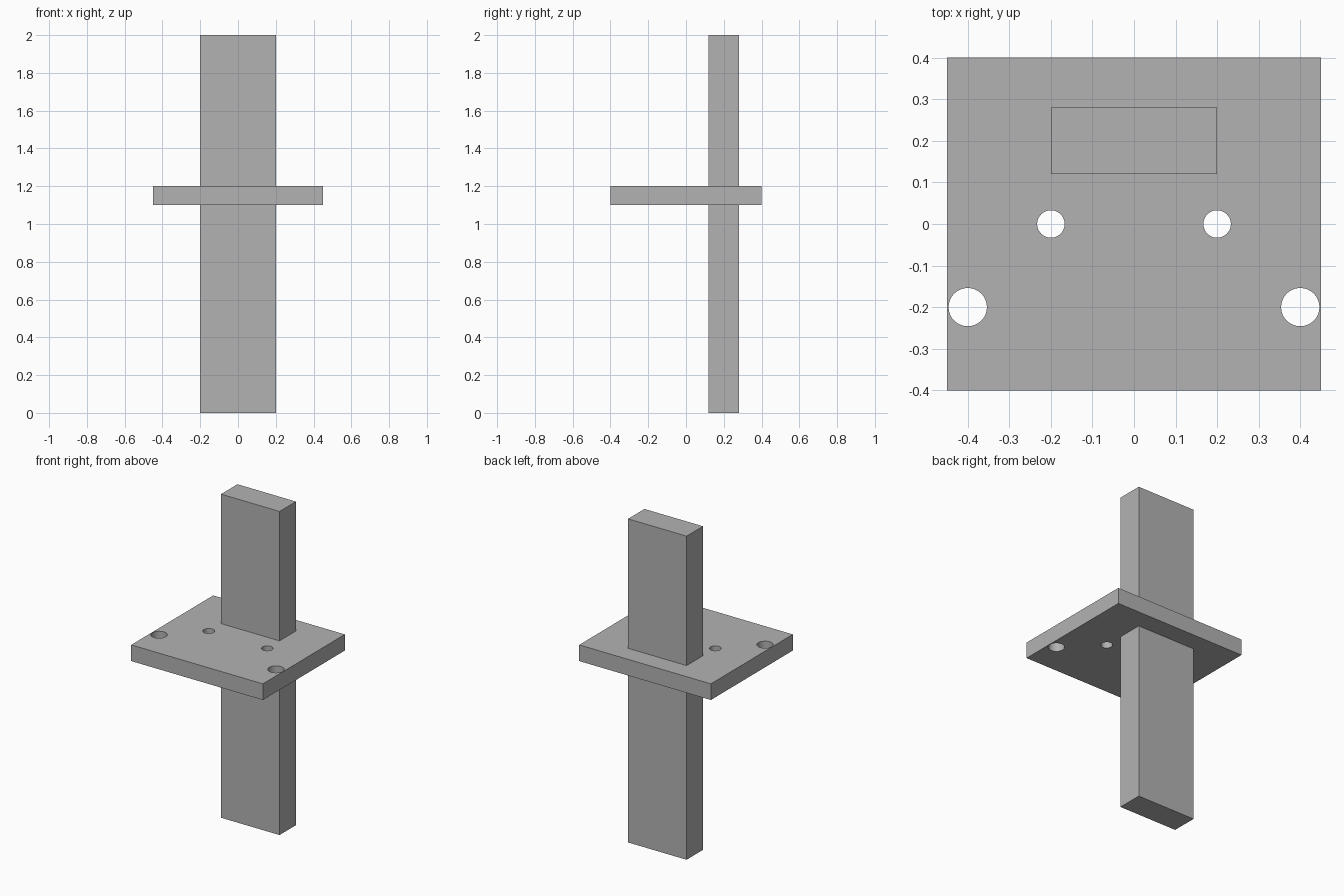
import bpy
import math

default_cube = bpy.data.objects.get("Cube")
if default_cube:
    bpy.data.objects.remove(default_cube, do_unlink=True)

# Single plain grey finish
grey = bpy.data.materials.new("plain_grey")
grey.use_nodes = True
colour = (0.45, 0.45, 0.45, 1)
grey.diffuse_color = colour
grey.node_tree.nodes["Principled BSDF"].inputs["Base Color"].default_value = colour


def add_box(name, size, centre):
    bpy.ops.mesh.primitive_cube_add(size=1, location=centre)
    box = bpy.context.object
    box.name = name
    box.scale = size
    bpy.ops.object.transform_apply(location=False, rotation=False, scale=True)
    box.data.materials.append(grey)
    return box


def drill(target, x, y, z, radius):
    bpy.ops.mesh.primitive_cylinder_add(vertices=48, radius=radius, depth=0.3, location=(x, y, z))
    cutter = bpy.context.object
    cutter.name = "hole_cutter"
    cutter.hide_render = True
    cutter.data.materials.append(grey)
    hole = target.modifiers.new("hole", "BOOLEAN")
    hole.operation = "DIFFERENCE"
    hole.solver = "EXACT"
    hole.object = cutter
    bpy.context.view_layer.objects.active = target
    bpy.ops.object.modifier_apply(modifier=hole.name)
    bpy.data.objects.remove(cutter, do_unlink=True)


# Upright post passing through the plate
post = add_box("post", (0.4, 0.16, 2), (0, 0.2, 1))

# Horizontal plate with mirrored pairs of through holes
plate = add_box("plate", (0.9, 0.8, 0.1), (0, 0, 1.15))
for side in (-1, 1):
    drill(plate, side * 0.2, 0, 1.15, 0.033)
    drill(plate, side * 0.4, -0.2, 1.15, 0.046)

# Smooth hole walls with crisp rims
bpy.ops.object.select_all(action="DESELECT")
plate.select_set(True)
bpy.context.view_layer.objects.active = plate
bpy.ops.object.shade_smooth_by_angle(angle=math.radians(30))
